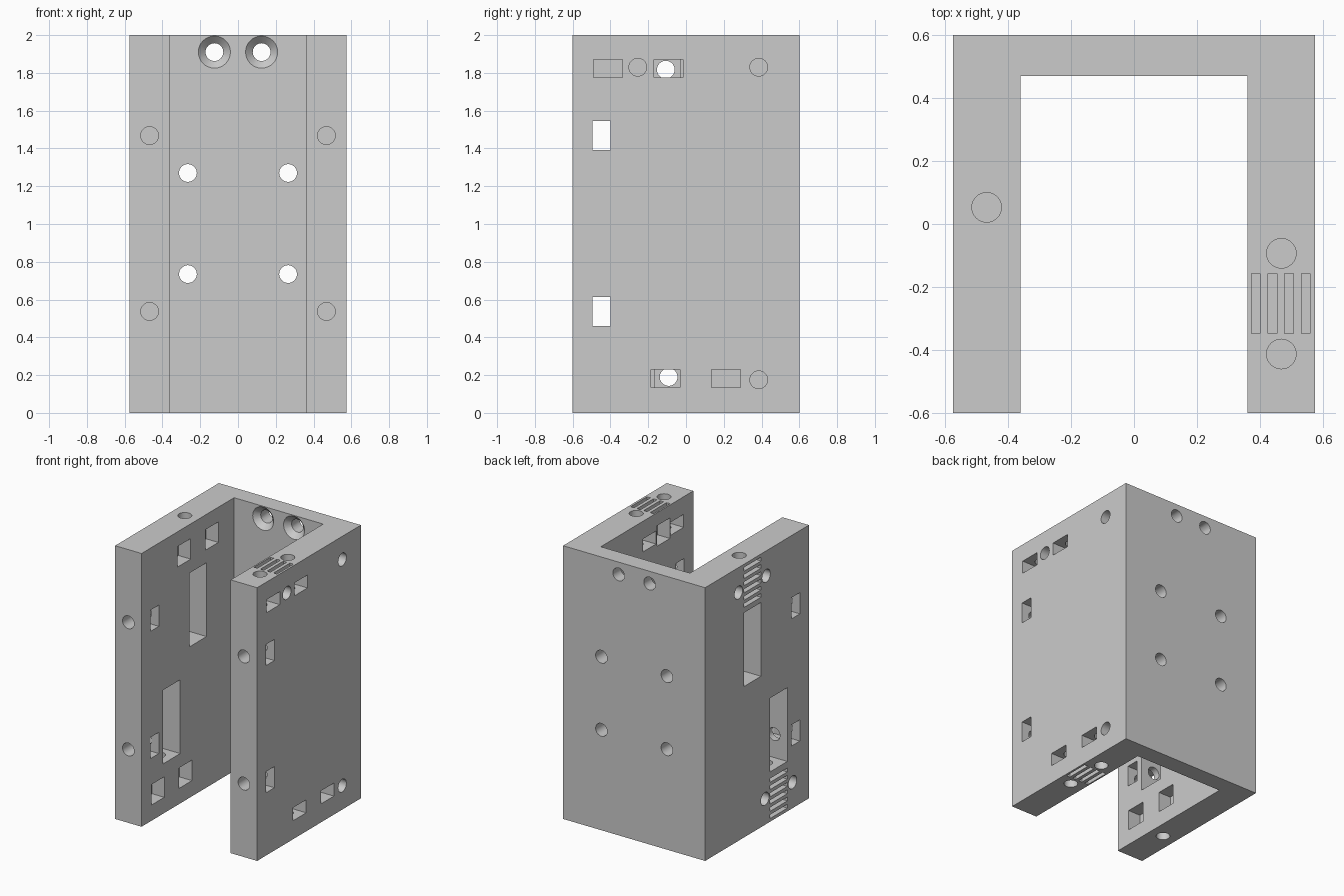
import bpy, bmesh, math
from mathutils import Vector, Matrix

old = bpy.data.objects.get("Cube")
if old:
    bpy.data.objects.remove(old, do_unlink=True)

# Overall sizes
W, D, H = 0.575, 0.6, 2.0      # half width, half depth, height
INNER, PLATE = 0.361, 0.47     # inner wall x, inner face of back plate
R, MID = 0.047, 0.468          # bolt radius, middle of a side wall
PITCH, SLOT, GROOVE = 0.053, 0.028, 0.04   # belt tooth grooves

grey = bpy.data.materials.new("plain_grey")
grey.use_nodes = True
grey.diffuse_color = (0.6, 0.6, 0.6, 1)
grey.node_tree.nodes["Principled BSDF"].inputs["Base Color"].default_value = (0.6, 0.6, 0.6, 1)


def make_object(name, bm):
    bmesh.ops.recalc_face_normals(bm, faces=bm.faces)
    mesh = bpy.data.meshes.new(name)
    bm.to_mesh(mesh)
    bm.free()
    mesh.materials.append(grey)
    obj = bpy.data.objects.new(name, mesh)
    bpy.context.scene.collection.objects.link(obj)
    return obj


# U-shaped channel: profile extruded upwards
bm = bmesh.new()
profile = [(-W, -D), (-INNER, -D), (-INNER, PLATE), (INNER, PLATE),
           (INNER, -D), (W, -D), (W, D), (-W, D)]
face = bm.faces.new([bm.verts.new((x, y, 0)) for x, y in profile])
top = bmesh.ops.extrude_face_region(bm, geom=[face])["geom"]
bmesh.ops.translate(bm, vec=(0, 0, H), verts=[v for v in top if isinstance(v, bmesh.types.BMVert)])
channel = make_object("channel_bracket", bm)

# All cuts are gathered in one mesh
cut = bmesh.new()


def box(x, y, z):
    lo, hi = Vector((x[0], y[0], z[0])), Vector((x[1], y[1], z[1]))
    m = Matrix.Translation((lo + hi) / 2) @ Matrix.Diagonal((*(hi - lo), 1))
    bmesh.ops.create_cube(cut, size=1, matrix=m)


def around(c, size):
    return (c - size / 2, c + size / 2)


def hole(start, end, r1=R, r2=None):
    a, b = Vector(start), Vector(end)
    m = Matrix.Translation((a + b) / 2) @ (b - a).to_track_quat("Z", "Y").to_matrix().to_4x4()
    bmesh.ops.create_cone(cut, cap_ends=True, segments=32, radius1=r1,
                          radius2=r1 if r2 is None else r2, depth=(b - a).length, matrix=m)


# Back plate: plain bolt holes and countersunk holes
for s in (-1, 1):
    for z in (0.735, 1.27):
        hole((s * 0.265, 0.4, z), (s * 0.265, 0.7, z))
    hole((s * 0.125, 0.4, 1.91), (s * 0.125, 0.7, 1.91))
    hole((s * 0.125, PLATE - 0.005, 1.91), (s * 0.125, PLATE + 0.055, 1.91), 0.09, 0.03)

# Front bolt holes with nut slots through both walls
for z in (0.537, 1.468):
    for s in (-1, 1):
        hole((s * MID, -0.7, z), (s * MID, -0.34, z))
        box(sorted((s * 0.3, s * 0.7)), (-0.495, -0.4), around(z, 0.155))

# Left wall: belt clamps on top and bottom ends
for end, y_mid, inward, z_nut in ((H, -0.253, -1, 1.823), (0, 0.052, 1, 0.183)):
    for s in (-1, 1):
        y = y_mid + s * 0.16
        hole((MID, y, end - inward * 0.1), (MID, y, end + inward * 0.29))
        box((0.3, 0.7), around(y, 0.152), around(z_nut, 0.095))
    z = sorted((end - inward * 0.1, end + inward * GROOVE))
    for i in range(4):
        box(around(MID - 0.002 + (i - 1.5) * PITCH, SLOT), around(y_mid, 0.19), z)

# Left wall: side bolts with inner nut pockets
for y, z in ((-0.255, 1.83), (0.385, 1.83), (0.385, 0.175)):
    hole((0.3, y, z), (0.7, y, z))
    box((0.3, INNER + 0.1), around(y, 0.15), around(z, 0.15))

# Right wall: belt clamps, windows and belt holes
for y_mid, z_bolt, z_win, end, z_slots in ((0.053, 1.817, 1.375, 2.1, 1.83),
                                           (-0.252, 0.19, 0.635, -0.1, 0.17)):
    for s in (-1, 1):
        y = y_mid + s * 0.16
        hole((-0.7, y, z_bolt), (-0.3, y, z_bolt))
        box((-INNER - 0.1, -0.3), around(y, 0.15), around(z_bolt, 0.15))
    for i in range(6):
        box((-0.7, -W + GROOVE), around(y_mid, 0.198), around(z_slots + (i - 2.5) * PITCH, SLOT))
    box((-0.7, -0.3), around(y_mid, 0.198), around(z_win, 0.54))
    hole((-MID, y_mid, z_win), (-MID, y_mid, end))

cutter = make_object("hole_cutter", cut)
cutter.hide_render = True

# Cut the channel, then drop the cutter
mod = channel.modifiers.new("holes", "BOOLEAN")
mod.operation, mod.object, mod.solver, mod.use_self = "DIFFERENCE", cutter, "EXACT", True
bpy.ops.object.select_all(action="DESELECT")
channel.select_set(True)
bpy.context.view_layer.objects.active = channel
bpy.ops.object.modifier_apply(modifier=mod.name)
bpy.data.objects.remove(cutter, do_unlink=True)
bpy.ops.object.shade_smooth_by_angle(angle=math.radians(30))
